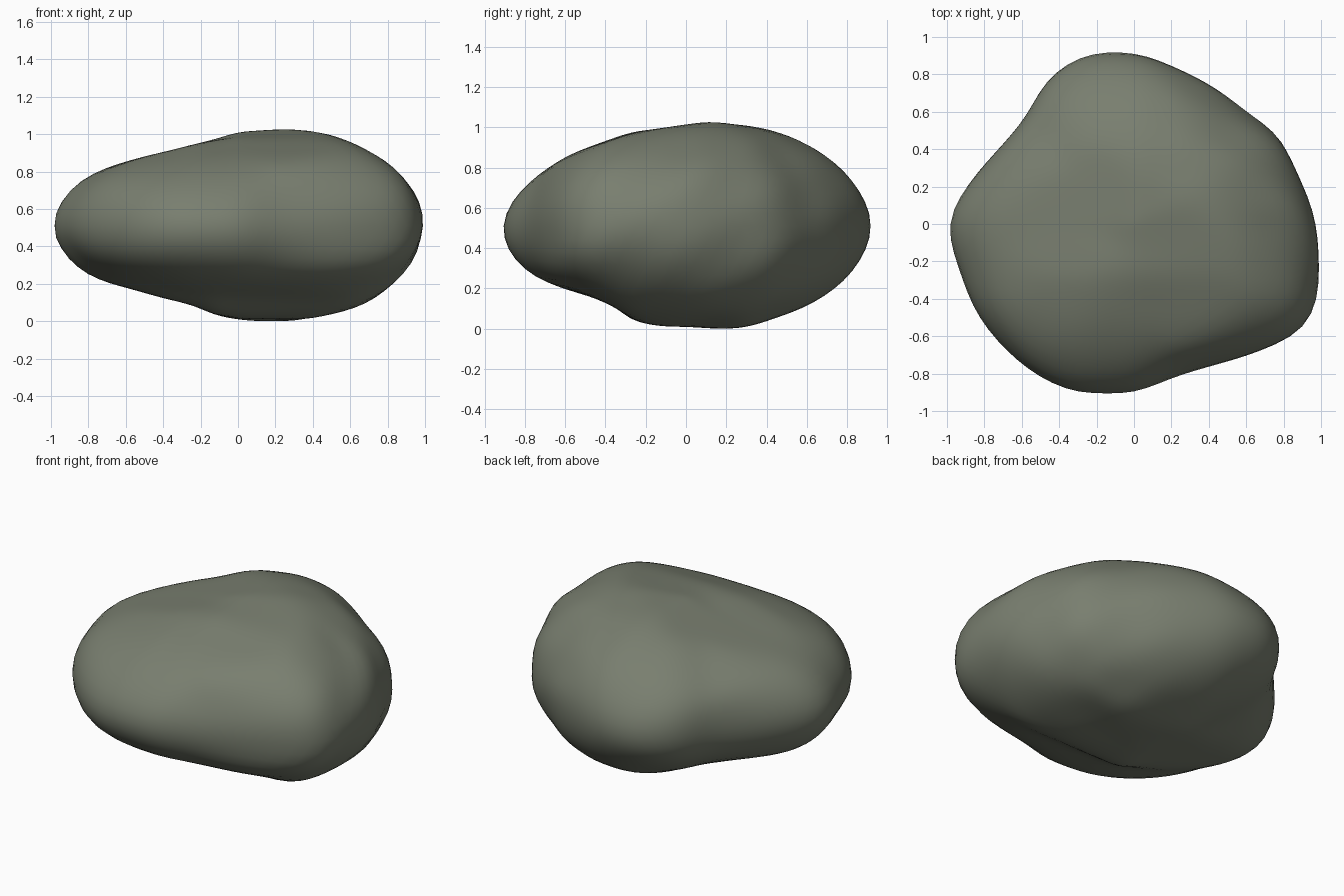
import bpy, bmesh, math
from mathutils import Vector

cube = bpy.data.objects.get("Cube")
if cube:
    bpy.data.objects.remove(cube, do_unlink=True)

# Outline radii in hundredths, one every 15 degrees around the centre
PLAN = [98, 92, 91, 85, 85, 87, 92, 95, 91, 82, 83, 91,
        101, 98, 98, 97, 97, 96, 91, 85, 87, 96, 108, 103]
FRONT = [100, 94, 80, 69, 60, 53, 50, 48, 50, 56, 69, 90,
         101, 89, 67, 55, 49, 49, 50, 53, 59, 67, 81, 94]
SIDE = [93, 87, 76, 66, 58, 54, 50, 50, 54, 59, 69, 82,
        92, 84, 65, 54, 54, 51, 50, 53, 58, 64, 75, 87]

# Extra fullness of each corner region, by the signs of x, y and z
CORNERS = {(-1, 1, 1): 0.06, (1, -1, 1): 0.07, (1, -1, -1): 0.06, (-1, -1, -1): 0.08,
           (1, 1, 1): -0.03, (-1, -1, 1): 0.07, (-1, 1, -1): 0.02, (1, 1, -1): 0.02}


def outline(radii, a, b):
    """Smooth periodic radius of an outline in the direction (a, b)."""
    count = len(radii)
    t = (math.atan2(b, a) / math.tau % 1) * count
    i = int(t)
    f = t - i
    p, q, r, s = (radii[(i + k) % count] / 100 for k in (-1, 0, 1, 2))
    return q + f / 2 * (r - p + f * (2 * p - 5 * q + 4 * r - s + f * (3 * (q - r) + s - p)))


def axis_radius(first, second, a, b, c, d):
    return (outline(first, a, b) + outline(second, c, d)) / 2


def radius(d):
    """Blend the three outlines into one closed surface that stays inside each."""
    limits = [outline(radii, a, b) / max(math.hypot(a, b), 0.001) for radii, a, b in
              ((PLAN, d.x, d.y), (FRONT, d.x, d.z), (SIDE, d.y, d.z))]
    total = sum(limit ** -2 for limit in limits)
    sx, sy, sz = (int(math.copysign(1, v)) for v in d)
    total -= (d.x / axis_radius(PLAN, FRONT, sx, 0, sx, 0)) ** 2
    total -= (d.y / axis_radius(PLAN, SIDE, 0, sy, sy, 0)) ** 2
    total -= (d.z / axis_radius(FRONT, SIDE, 0, sz, 0, sz)) ** 2
    t = abs(d.x * d.y * d.z) * math.sqrt(27)
    full = total ** -0.5 * (1 + CORNERS[sx, sy, sz] * t * t * (3 - 2 * t))
    return min(full, *limits)


# Rock body with slanted weathered folds on the left flank
bm = bmesh.new()
bmesh.ops.create_icosphere(bm, subdivisions=5, radius=1)
fold_axis = Vector((0, -0.55, 0.83))
for v in bm.verts:
    d = v.co.normalized()
    p = d * radius(d)
    wave = math.cos(math.tau * (p.dot(fold_axis) - 0.04) / 0.26)
    v.co = p - d * wave * 0.011 * max(0, d.x)
for i in range(4):
    bmesh.ops.smooth_vert(bm, verts=bm.verts, factor=0.5,
                          use_axis_x=True, use_axis_y=True, use_axis_z=True)
for f in bm.faces:
    f.smooth = True

# Stand it on the ground
bmesh.ops.translate(bm, verts=bm.verts, vec=(0, 0, -min(v.co.z for v in bm.verts)))

mesh = bpy.data.meshes.new("rock")
bm.to_mesh(mesh)
bm.free()
rock = bpy.data.objects.new("rock", mesh)
bpy.context.collection.objects.link(rock)

# Grey-green stone
stone = bpy.data.materials.new("grey_green_stone")
stone.use_nodes = True
color = (0.19, 0.21, 0.16, 1)
stone.diffuse_color = color
stone.node_tree.nodes["Principled BSDF"].inputs["Base Color"].default_value = color
mesh.materials.append(stone)
